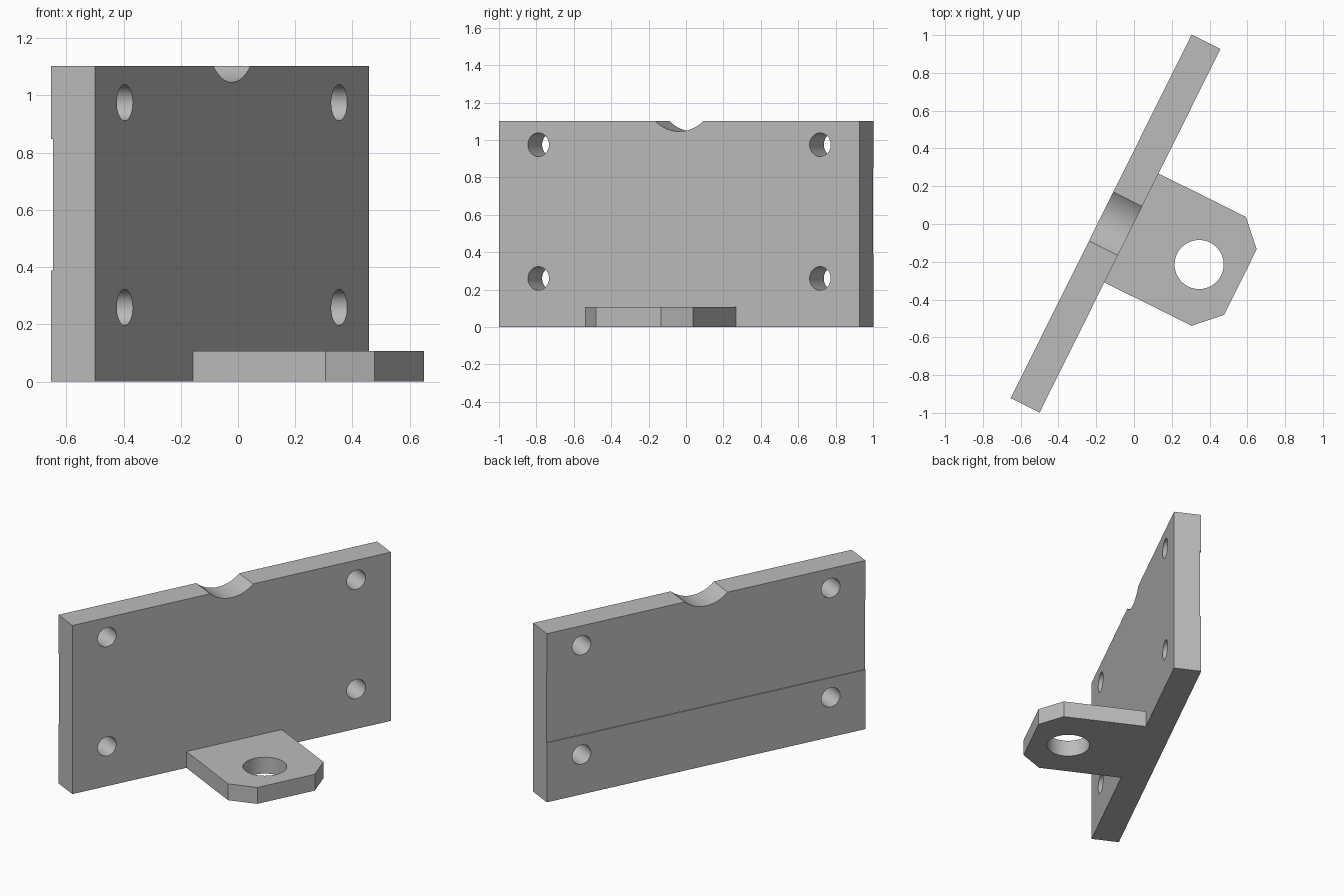
import bpy
import bmesh
import math
from mathutils import Matrix, Vector

cube = bpy.data.objects.get("Cube")
if cube:
    bpy.data.objects.remove(cube, do_unlink=True)

grey = bpy.data.materials.new("plain grey")
grey.use_nodes = True
grey.diffuse_color = (0.5, 0.5, 0.5, 1)
grey.node_tree.nodes["Principled BSDF"].inputs["Base Color"].default_value = (0.5, 0.5, 0.5, 1)

# Local frame: x along the plate, y towards its back, origin on its front face
PLACE = Matrix.Translation((-0.021, -0.036, 0)) @ Matrix.Rotation(math.radians(63.55), 4, "Z")
LENGTH, HEIGHT, THICK = 2.15, 1.103, 0.171
TAB_HEIGHT = 0.107


def extrude(name, points, direction):
    """Solid prism from a closed outline in the local frame."""
    bm = bmesh.new()
    face = bm.faces.new([bm.verts.new(p) for p in points])
    result = bmesh.ops.extrude_face_region(bm, geom=[face])
    moved = [v for v in result["geom"] if isinstance(v, bmesh.types.BMVert)]
    bmesh.ops.translate(bm, verts=moved, vec=Vector(direction))
    bmesh.ops.recalc_face_normals(bm, faces=bm.faces)
    mesh = bpy.data.meshes.new(name)
    bm.to_mesh(mesh)
    bm.free()
    mesh.materials.append(grey)
    obj = bpy.data.objects.new(name, mesh)
    obj.matrix_world = PLACE
    bpy.context.collection.objects.link(obj)
    return obj


def circle(radius, count=48):
    return [(radius * math.cos(2 * math.pi * i / count),
             radius * math.sin(2 * math.pi * i / count)) for i in range(count)]


def combine(target, other, operation):
    """Apply a boolean and discard the helper."""
    mod = target.modifiers.new("boolean", "BOOLEAN")
    mod.operation, mod.object, mod.solver = operation, other, "EXACT"
    other.hide_render = True
    bpy.context.view_layer.objects.active = target
    bpy.ops.object.modifier_apply(modifier=mod.name)
    bpy.data.objects.remove(other, do_unlink=True)


# Upright plate with a round dip in its top edge
half, depth = 0.145, 0.057
radius = (half ** 2 + depth ** 2) / (2 * depth)
sweep = math.asin(half / radius)
dip = []
for i in range(25):
    a = sweep * (1 - i / 12)
    dip.append((radius * math.sin(a), 0, HEIGHT - depth + radius * (1 - math.cos(a))))
end = LENGTH / 2
outline = [(-end, 0, 0), (end, 0, 0), (end, 0, HEIGHT)] + dip + [(-end, 0, HEIGHT)]
bracket = extrude("mounting_bracket", outline, (0, THICK, 0))

# Floor tab with two clipped corners
tab = extrude("floor_tab", [(-0.305, 0, 0), (-0.305, -0.516, 0), (-0.177, -0.644, 0),
                            (0.211, -0.644, 0), (0.339, -0.516, 0), (0.339, 0, 0)],
              (0, 0, TAB_HEIGHT))
combine(bracket, tab, "UNION")

# Large hole through the tab
hole = extrude("tab_hole", [(x + 0.003, y - 0.407, -0.1) for x, y in circle(0.13)], (0, 0, 0.4))
combine(bracket, hole, "DIFFERENCE")

# Four bolt holes
for side in (-1, 1):
    for z in (0.26, 0.975):
        bolt = extrude("bolt_hole", [(side * 0.841 + a, -0.1, z + b) for a, b in circle(0.063)],
                       (0, 0.4, 0))
        combine(bracket, bolt, "DIFFERENCE")

# Shallow channel along the back
back = THICK - 0.007
channel = extrude("back_channel", [(-2, back, 0.388), (2, back, 0.388),
                                   (2, back, 0.848), (-2, back, 0.848)], (0, 0.1, 0))
combine(bracket, channel, "DIFFERENCE")

bpy.ops.object.select_all(action="DESELECT")
bracket.select_set(True)
bpy.context.view_layer.objects.active = bracket
bpy.ops.object.shade_smooth_by_angle(angle=math.radians(30))
